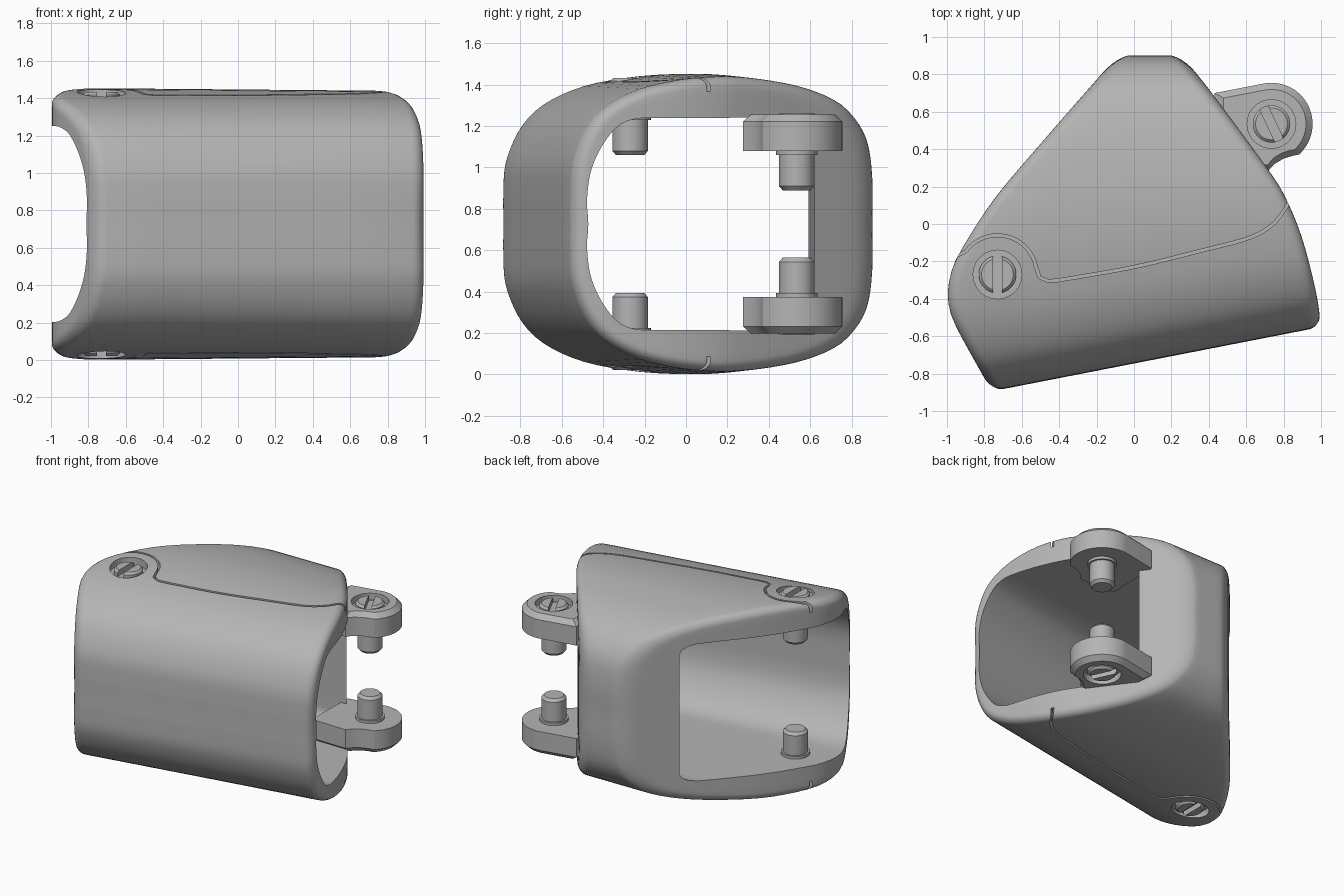
import bpy, bmesh, math
from mathutils import Vector

cube = bpy.data.objects.get("Cube")
if cube:
    bpy.data.objects.remove(cube, do_unlink=True)

MID = 0.727
grey = bpy.data.materials.new("satin grey")
grey.use_nodes = True
GREY = (0.46, 0.46, 0.46, 1)
grey.diffuse_color = GREY
grey.node_tree.nodes["Principled BSDF"].inputs["Base Color"].default_value = GREY


def finish(name, bm, side=1):
    """Turn a bmesh built around mid height into an object; side -1 flips it to the underside."""
    for v in bm.verts:
        v.co.z = MID + side * v.co.z
    bmesh.ops.recalc_face_normals(bm, faces=bm.faces[:])
    me = bpy.data.meshes.new(name)
    bm.to_mesh(me)
    bm.free()
    me.materials.append(grey)
    ob = bpy.data.objects.new(name, me)
    bpy.context.collection.objects.link(ob)
    return ob


def activate(ob):
    bpy.ops.object.select_all(action="DESELECT")
    ob.select_set(True)
    bpy.context.view_layer.objects.active = ob


def smooth(ob):
    activate(ob)
    bpy.ops.object.shade_smooth_by_angle(angle=math.radians(32))


def cut(ob, cutter):
    cutter.hide_render = True
    mod = ob.modifiers.new("cut", "BOOLEAN")
    mod.operation, mod.solver, mod.object = "DIFFERENCE", "EXACT", cutter
    activate(ob)
    bpy.ops.object.modifier_apply(modifier="cut")
    bpy.data.objects.remove(cutter, do_unlink=True)


def skin(name, rings, side=1, loop=False):
    """Join closed rings of points; cap the ends, or close them into a loop."""
    bm = bmesh.new()
    rows = [[bm.verts.new(p) for p in r] for r in rings]
    n = len(rows[0])
    pairs = list(zip(rows, rows[1:])) + ([(rows[-1], rows[0])] if loop else [])
    for a, b in pairs:
        for i in range(n):
            j = (i + 1) % n
            bm.faces.new((a[i], a[j], b[j], b[i]))
    if not loop:
        bm.faces.new(rows[0])
        bm.faces.new(rows[-1])
    return finish(name, bm, side)


def lathe(name, x, y, profile, side=1, n=40):
    turn = [math.tau * i / n for i in range(n)]
    return skin(name, [[(x + r * math.cos(t), y + r * math.sin(t), z) for t in turn]
                       for r, z in profile], side)


def spline(keys, count):
    """Smooth curve through the keys, resampled at equal arc length."""
    k = [Vector(p) for p in keys]
    k = [2 * k[0] - k[1]] + k + [2 * k[-1] - k[-2]]
    pts = []
    for a, b, c, d in zip(k, k[1:], k[2:], k[3:]):
        for s in range(12):
            t = s / 12
            pts.append(0.5 * (2 * b + (c - a) * t + (2 * a - 5 * b + 4 * c - d) * t * t
                              + (3 * b - a - 3 * c + d) * t ** 3))
    pts.append(k[-2])
    walk = [0]
    for p, q in zip(pts, pts[1:]):
        walk.append(walk[-1] + (q - p).length)
    out, i = [], 0
    for s in range(count):
        goal = walk[-1] * s / (count - 1)
        while i < len(pts) - 2 and walk[i + 1] < goal:
            i += 1
        f = (goal - walk[i]) / max(walk[i + 1] - walk[i], 1e-9)
        out.append(pts[i].lerp(pts[i + 1], f))
    return out


def closed(half):
    return half + [Vector((p.x, -p.y)) for p in half[-2:0:-1]]


# Sleeve cross-sections: depth fraction from front to back, height from the middle
outer = closed(spline([(0, 0), (0, 0.15), (0.008, 0.3), (0.05, 0.46), (0.116, 0.573), (0.226, 0.66),
                       (0.36, 0.708), (0.48, 0.725), (0.6, 0.72), (0.76, 0.68), (0.88, 0.61),
                       (0.945, 0.52), (0.985, 0.4), (1, 0.22), (1, 0)], 56))
inner = closed(spline([(0.05, 0), (0.052, 0.15), (0.066, 0.27), (0.1, 0.38), (0.15, 0.475),
                       (0.2, 0.513), (0.26, 0.523), (0.5, 0.523), (0.74, 0.523), (0.79, 0.513),
                       (0.815, 0.48), (0.82, 0.43), (0.82, 0.2), (0.82, 0)], 56))

# Sleeve ends seen from above, as (y, x)
left_end = spline([(-0.95, -0.73), (-0.86, -0.78), (-0.53, -0.96), (-0.39, -0.995), (-0.27, -0.98),
                   (-0.15, -0.93), (0.13, -0.75), (0.44, -0.49), (0.92, -0.07)], 50)
right_end = spline([(-0.95, 1.04), (-0.55, 1.0), (-0.35, 0.97), (-0.08, 0.9), (0.12, 0.82),
                    (0.28, 0.725), (0.695, 0.42), (0.92, 0.24)], 50)


def lookup(curve, y):
    for a, b in zip(curve, curve[1:]):
        if y <= b.x:
            break
    return a.y + (b.y - a.y) * (y - a.x) / (b.x - a.x)


def place(p, x):
    front = -0.745 + 0.195 * x
    return Vector((x, front + (0.9 - front) * p.x, p.y * (1 - 0.012 * (x + 0.8))))


def at_end(p, curve, inset=0):
    x = 0
    for _ in range(8):
        x = lookup(curve, place(p, x).y) + inset
    return place(p, x)


def end_rings(curve, inward):
    """Rounded rim followed by the flat end face, from outside to inside."""
    rings, r = [], 0.055
    for s in range(7):
        a = math.pi / 2 * s / 6
        rings.append([at_end(o.lerp(i, r * (1 - math.cos(a)) / (o - i).length), curve,
                             inward * 1.2 * r * (1 - math.sin(a))) for o, i in zip(outer, inner)])
    for f in (0.3, 0.65, 1):
        ring = []
        for o, i in zip(outer, inner):
            start = r / (o - i).length
            ring.append(at_end(o.lerp(i, start + (1 - start) * f), curve))
        rings.append(ring)
    return rings


def between(a, b, steps=6):
    return [[p.lerp(q, s / steps) for p, q in zip(a, b)] for s in range(1, steps)]


left, right = end_rings(left_end, 1), end_rings(right_end, -1)
sleeve = skin("sleeve", left[::-1] + between(left[0], right[0]) + right
              + between(right[-1], left[-1]), loop=True)

SLEEVE_PIN, LUG_PIN = (-0.73, -0.27), (0.735, 0.535)

# Seam line: around the screw, then along the sleeve
seam = [Vector((-1.1, -0.17)), Vector((-0.94, -0.165))]
for s in range(15):
    a = math.radians(145 - 135 * s / 14)
    seam.append(Vector((SLEEVE_PIN[0] + 0.21 * math.cos(a), SLEEVE_PIN[1] + 0.21 * math.sin(a))))
seam += spline([(-0.505, -0.285), (-0.46, -0.305), (-0.4, -0.3), (0, -0.23), (0.35, -0.145),
                (0.6, -0.08), (0.72, -0.02), (0.78, 0.04), (0.83, 0.12), (0.9, 0.26)], 34)


def seam_cutter(side):
    rings = []
    for i, p in enumerate(seam):
        d = (seam[min(i + 1, len(seam) - 1)] - seam[max(i - 1, 0)]).normalized()
        w = Vector((-d.y, d.x)) * 0.008
        rings.append([(*(p + w), 0.64), (*(p - w), 0.64), (*(p - w), 0.85), (*(p + w), 0.85)])
    return skin("seam_cutter", rings, side)


def slotted_pin(name, x, y, tip, seat, head, side, angle):
    """Chamfered pin with a collar at its seat and a slotted head outside."""
    pin = lathe(name, x, y, [(0.068, tip), (0.086, tip + 0.02), (0.086, seat - 0.02), (0.1, seat - 0.02),
                             (0.1, head - 0.015), (0.085, head)], side)
    c, s = math.cos(angle), math.sin(angle)
    corners = [(x + u * c - v * s, y + u * s + v * c)
               for u, v in ((-0.15, -0.024), (0.15, -0.024), (0.15, 0.024), (-0.15, 0.024))]
    cut(pin, skin("slot_cutter", [[(*q, z) for q in corners] for z in (head - 0.04, head + 0.1)], side))
    smooth(pin)


# Lug outline: rounded ear with a neck reaching into the sleeve
lug_shape = [(0.43, 0.7), (0.42, 0.28), (0.71, 0.275), (0.75, 0.32), (0.8, 0.35), (0.85, 0.365)]
for s in range(24):
    a = math.radians(-48 + 146 * s / 23)
    lug_shape.append((LUG_PIN[0] + 0.22 * math.cos(a), LUG_PIN[1] + 0.22 * math.sin(a)))


def lug_ring(z, f=1):
    cx, cy = LUG_PIN
    return [(cx + (x - cx) * f, cy + (y - cy) * f, z) for x, y in lug_shape]


for side, word in ((1, "upper"), (-1, "lower")):
    cut(sleeve, seam_cutter(side))
    cut(sleeve, lathe("recess_cutter", *SLEEVE_PIN, [(0.13, 0.66), (0.13, 0.9)], side))
    slotted_pin(word + "_sleeve_pin", *SLEEVE_PIN, 0.333, 0.523, 0.705, side, math.pi / 2)

    lug = skin(word + "_lug", [lug_ring(0.353), lug_ring(0.495), lug_ring(0.53, 0.84)], side)
    cut(lug, lathe("recess_cutter", *LUG_PIN, [(0.13, 0.48), (0.13, 0.7)], side))
    smooth(lug)
    slotted_pin(word + "_lug_pin", *LUG_PIN, 0.163, 0.353, 0.533, side, math.radians(115))

smooth(sleeve)
